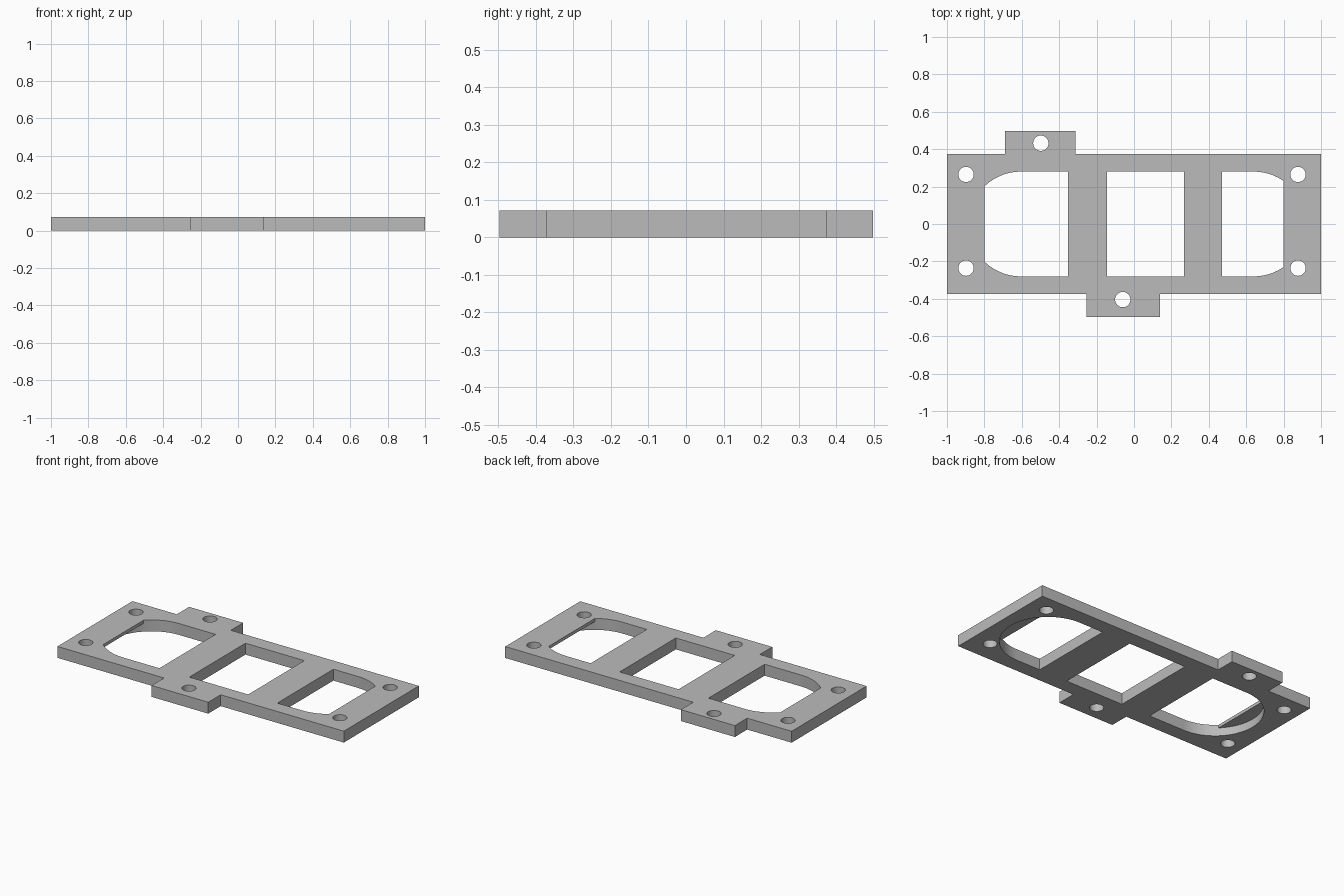
import bpy, bmesh
from math import sin, cos, pi

old = bpy.data.objects.get("Cube")
if old:
    bpy.data.objects.remove(old, do_unlink=True)

THICK = 0.072    # plate thickness
LEDGE = 0.052    # height of the ledge underside at the rounded ends
HALF = 0.28      # half width of the openings

grey = bpy.data.materials.new("plain grey")
grey.use_nodes = True
grey.diffuse_color = (0.5, 0.5, 0.5, 1)
grey.node_tree.nodes["Principled BSDF"].inputs["Base Color"].default_value = (0.5, 0.5, 0.5, 1)


def prism(name, outline, z0, z1):
    """Extrude a flat outline from z0 to z1."""
    bm = bmesh.new()
    face = bm.faces.new([bm.verts.new((x, y, z0)) for x, y in outline])
    ext = bmesh.ops.extrude_face_region(bm, geom=[face])
    moved = [v for v in ext["geom"] if isinstance(v, bmesh.types.BMVert)]
    bmesh.ops.translate(bm, verts=moved, vec=(0, 0, z1 - z0))
    bmesh.ops.recalc_face_normals(bm, faces=bm.faces)
    mesh = bpy.data.meshes.new(name)
    bm.to_mesh(mesh)
    bm.free()
    mesh.materials.append(grey)
    obj = bpy.data.objects.new(name, mesh)
    bpy.context.collection.objects.link(obj)
    return obj


def box(x0, x1, y0, y1):
    return [(x0, y0), (x1, y0), (x1, y1), (x0, y1)]


def circle(cx, cy, r, n=32):
    return [(cx + r * cos(2 * pi * i / n), cy + r * sin(2 * pi * i / n)) for i in range(n)]


def rounded_end(flat, centre, limit=None, n=48):
    """Slot with one flat end and one round end, optionally cut straight at limit."""
    side = 1 if centre > flat else -1
    pts = [(flat, -HALF), (flat, HALF)]
    for i in range(n + 1):
        a = pi / 2 - pi * i / n
        x, y = centre + side * HALF * cos(a), HALF * sin(a)
        if limit is None or abs(x) < abs(limit):
            pts.append((x, y))
        elif abs(pts[-1][0]) < abs(limit):
            # straight end where the arc meets the limit
            h = (HALF ** 2 - (limit - centre) ** 2) ** 0.5
            pts += [(limit, h), (limit, -h)]
    return pts


# Plate outline with a rear and a front mounting tab
plate = prism("mounting_plate", [
    (-1, -0.373), (-0.255, -0.373), (-0.255, -0.497), (0.14, -0.497),
    (0.14, -0.373), (1, -0.373), (1, 0.375), (-0.313, 0.375),
    (-0.313, 0.498), (-0.69, 0.498), (-0.69, 0.375), (-1, 0.375)], 0, THICK)

# Openings, under-side pockets and screw holes
through = {"middle_opening": box(-0.144, 0.267, -HALF, HALF),
           "right_opening": rounded_end(-0.353, -0.605, -0.8),
           "left_opening": rounded_end(0.47, 0.64, 0.798)}
pockets = {"right_pocket": rounded_end(-0.353, -0.605),
           "left_pocket": rounded_end(0.47, 0.64)}
holes = [(-0.898, 0.265), (-0.898, -0.236), (0.877, 0.265), (0.877, -0.236),
         (-0.498, 0.432), (-0.06, -0.404)]

cutters = [prism(n, o, -0.1, 0.2) for n, o in through.items()]
cutters += [prism(n, o, -0.1, LEDGE) for n, o in pockets.items()]
cutters += [prism("screw_hole", circle(x, y, 0.041), -0.1, 0.2) for x, y in holes]

for cutter in cutters:
    cutter.hide_render = True
    cutter.hide_set(True)
    mod = plate.modifiers.new(cutter.name, "BOOLEAN")
    mod.operation = "DIFFERENCE"
    mod.solver = "EXACT"
    mod.object = cutter

# Bake the cuts and drop the helpers
deps = bpy.context.evaluated_depsgraph_get()
cut_mesh = bpy.data.meshes.new_from_object(plate.evaluated_get(deps))
plate.modifiers.clear()
plate.data = cut_mesh
for cutter in cutters:
    bpy.data.objects.remove(cutter, do_unlink=True)

bpy.context.view_layer.objects.active = plate
plate.select_set(True)
bpy.ops.object.shade_smooth_by_angle()
